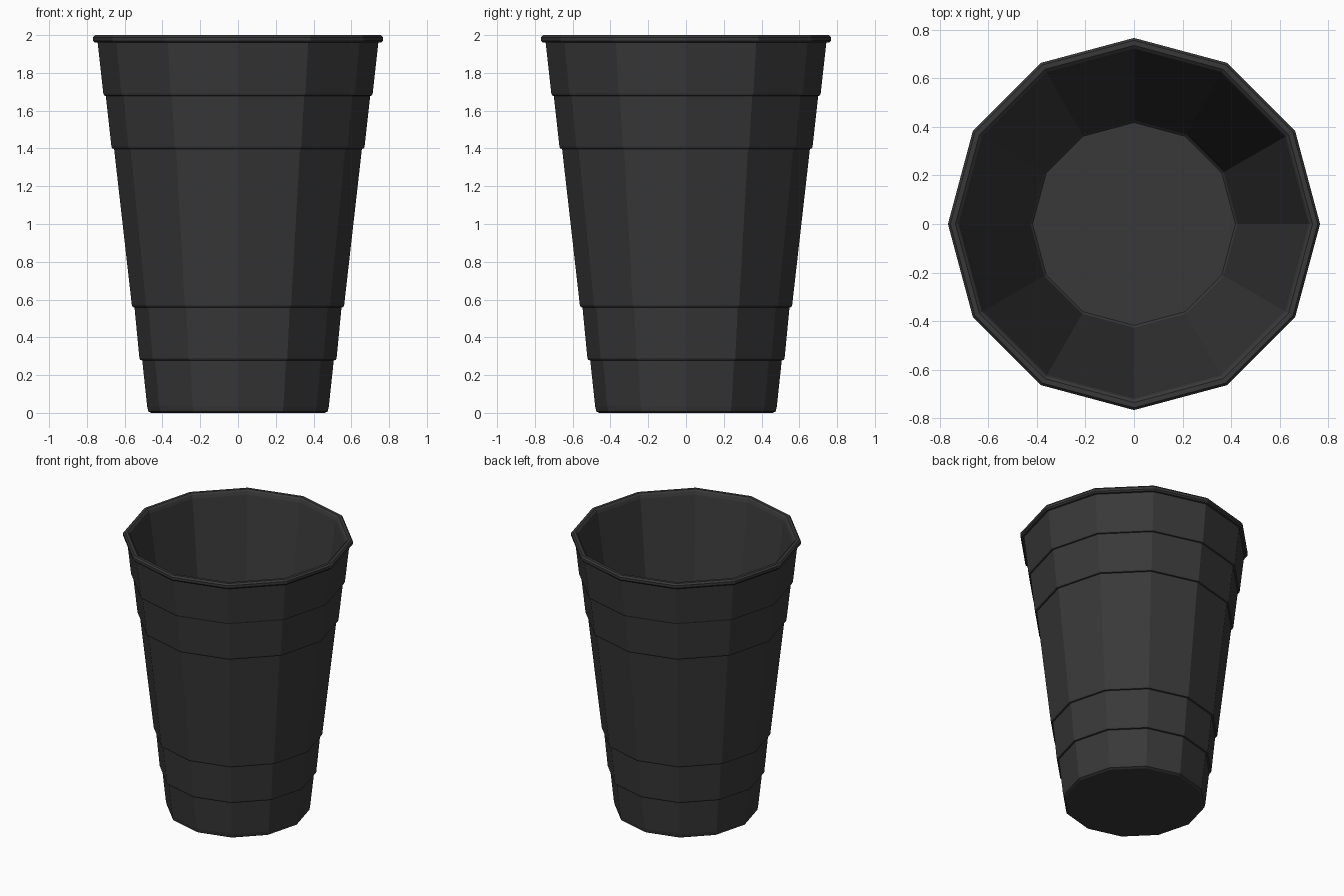
import bpy, bmesh
from math import sin, cos, pi

if "Cube" in bpy.data.objects:
    bpy.data.objects.remove(bpy.data.objects["Cube"])

SIDES = 12

# Outer wall: (top z, top radius, bottom z, bottom radius) of each stepped band, bottom to top
bands = [(0.278, 0.507, 0.035, 0.481),
         (0.558, 0.548, 0.290, 0.522),
         (1.398, 0.656, 0.570, 0.562),
         (1.678, 0.700, 1.410, 0.670),
         (1.960, 0.743, 1.690, 0.713)]

# Underside edge, then the bands with a small rounded lip above each step
profile = [(0.460, 0.0), (0.475, 0.008)]
for i, (z1, r1, z0, r0) in enumerate(bands):
    if i:
        profile.append((r0 - 0.004, z0 - 0.010))
    profile += [(r0, z0), (r1, z1)]

# Rolled rim, then the plain inner wall down to the floor
profile += [(0.757, 1.960), (0.767, 1.970), (0.767, 1.988), (0.757, 2.0),
            (0.736, 2.0), (0.724, 1.990), (0.716, 1.968),
            (0.427, 0.045), (0.418, 0.035)]

# Lathe the profile into faceted rings, capped by the base and the inner floor
bm = bmesh.new()
rings = [[bm.verts.new((r * cos(2 * pi * k / SIDES), r * sin(2 * pi * k / SIDES), z))
          for k in range(SIDES)] for r, z in profile]
for a, b in zip(rings, rings[1:]):
    for k in range(SIDES):
        n = (k + 1) % SIDES
        bm.faces.new((a[k], a[n], b[n], b[k]))
bm.faces.new(rings[0][::-1])
bm.faces.new(rings[-1])
bmesh.ops.recalc_face_normals(bm, faces=bm.faces)

mesh = bpy.data.meshes.new("cup")
bm.to_mesh(mesh)
bm.free()
cup = bpy.data.objects.new("cup", mesh)
bpy.context.collection.objects.link(cup)

# Dark plastic
mat = bpy.data.materials.new("dark_plastic")
mat.diffuse_color = (0.04, 0.04, 0.04, 1)
mat.use_nodes = True
mat.node_tree.nodes["Principled BSDF"].inputs["Base Color"].default_value = mat.diffuse_color
mesh.materials.append(mat)
